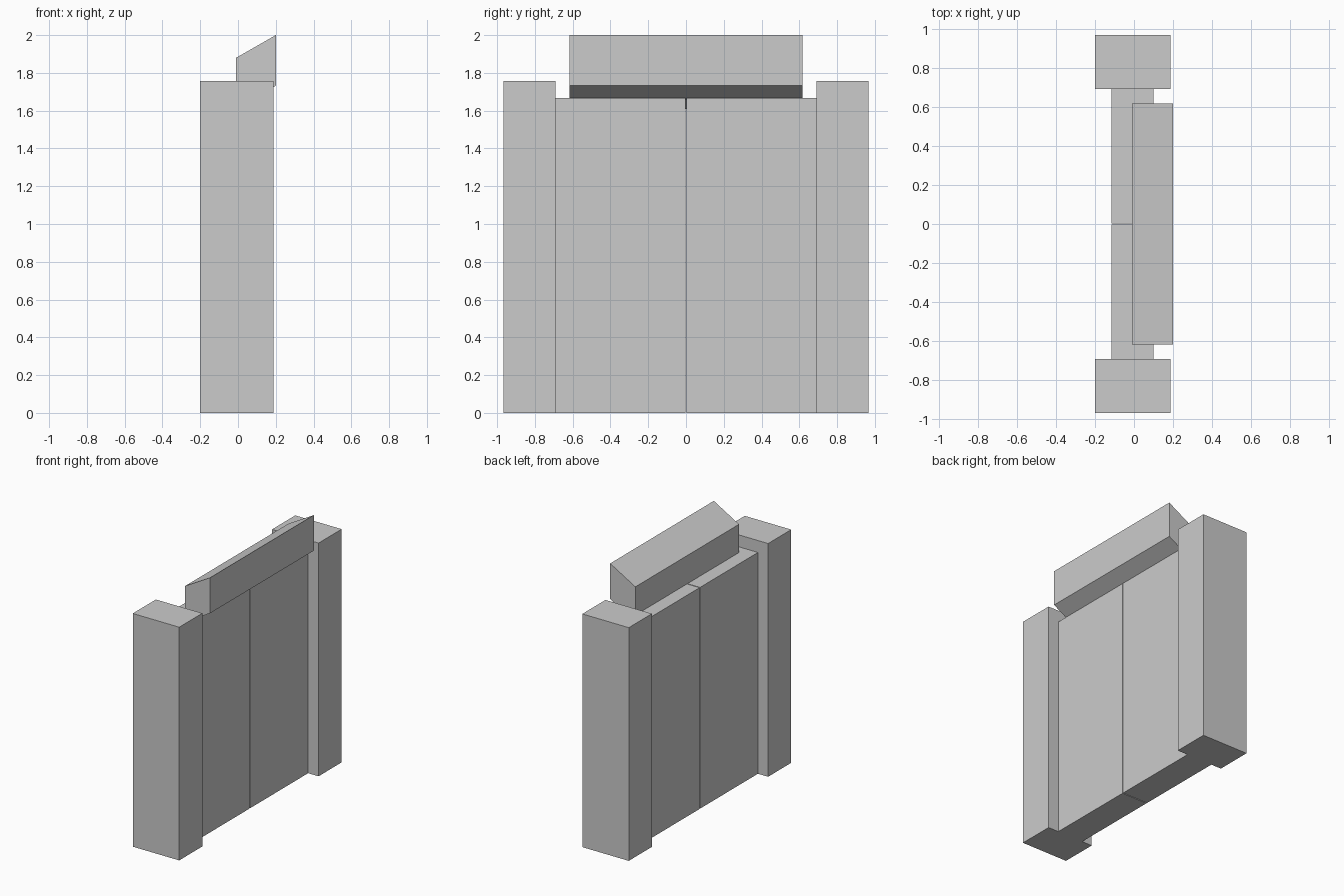
import bpy
import bmesh

cube = bpy.data.objects.get("Cube")
if cube:
    bpy.data.objects.remove(cube, do_unlink=True)

# One plain grey for the whole gate
grey = bpy.data.materials.new("light_grey")
grey.use_nodes = True
colour = (0.6, 0.6, 0.6, 1)
grey.diffuse_color = colour
grey.node_tree.nodes["Principled BSDF"].inputs["Base Color"].default_value = colour


def prism(name, profile, y0, y1):
    """Extrude a closed x-z profile from y0 to y1."""
    bm = bmesh.new()
    face = bm.faces.new([bm.verts.new((x, y0, z)) for x, z in profile])
    extruded = bmesh.ops.extrude_face_region(bm, geom=[face])["geom"]
    moved = [v for v in extruded if isinstance(v, bmesh.types.BMVert)]
    bmesh.ops.translate(bm, verts=moved, vec=(0, y1 - y0, 0))
    bmesh.ops.recalc_face_normals(bm, faces=bm.faces)
    mesh = bpy.data.meshes.new(name)
    bm.to_mesh(mesh)
    bm.free()
    mesh.materials.append(grey)
    obj = bpy.data.objects.new(name, mesh)
    bpy.context.collection.objects.link(obj)
    return obj


def rectangle(x0, x1, height):
    return [(x0, 0), (x1, 0), (x1, height), (x0, height)]


# Pillars and the two door leaves, with a hairline gap in the middle
for side, label in ((-1, "front"), (1, "back")):
    prism(label + "_pillar", rectangle(-0.2, 0.187, 1.757), side * 0.692, side * 0.967)
    prism(label + "_door_leaf", rectangle(-0.115, 0.1, 1.667), side * 0.003, side * 0.692)

# Slanted beam resting on the door leaves
prism("slanted_beam", [(-0.01, 1.61), (0.2, 1.732), (0.2, 2.0), (-0.01, 1.88)], -0.617, 0.617)
